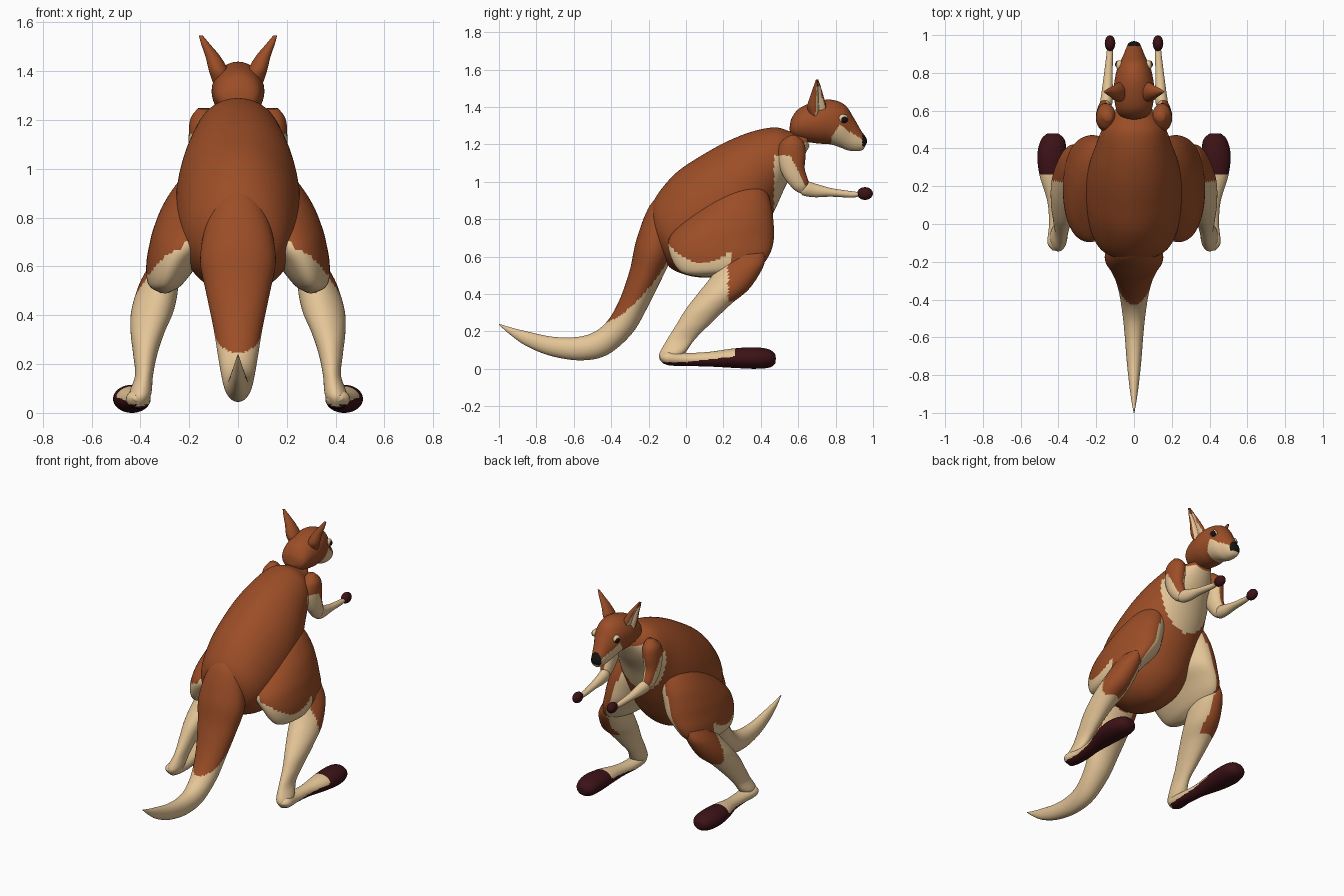
import bpy, bmesh, math
from mathutils import Vector


def material(name, rgb):
    m = bpy.data.materials.new(name)
    m.diffuse_color = (*rgb, 1)
    return m


MATS = [material("russet_fur", (0.33, 0.075, 0.02)),
        material("cream_fur", (0.78, 0.56, 0.31)),
        material("dark_maroon", (0.045, 0.006, 0.008)),
        material("black", (0.008, 0.006, 0.006))]
FUR, CREAM, DARK, BLACK = range(4)


def spline(a, b, c, d, t):
    """Smooth interpolation of ring rows between b and c."""
    return [0.5 * (2 * q + (r - p) * t + (2 * p - 5 * q + 4 * r - s) * t * t
                   + (3 * q - p - 3 * r + s) * t ** 3) for p, q, r, s in zip(a, b, c, d)]


def finish(name, bm, rule, side):
    """Colour faces by a rule, mirror if needed and link the object."""
    bmesh.ops.recalc_face_normals(bm, faces=bm.faces)
    bm.normal_update()
    for f in bm.faces:
        f.smooth = True
        f.material_index = rule(f.calc_center_median(), f.normal)
    if side < 0:
        for v in bm.verts:
            v.co.x *= -1
        bmesh.ops.reverse_faces(bm, faces=bm.faces)
    me = bpy.data.meshes.new(name)
    bm.to_mesh(me)
    bm.free()
    for m in MATS:
        me.materials.append(m)
    ob = bpy.data.objects.new(name, me)
    bpy.context.collection.objects.link(ob)
    return ob


def loft(name, rows, rule, side=1, segs=56, sub=10, dent=0.0):
    """Rows: (y,z) of one edge, (y,z) of the other edge, centre x, half width."""
    pts = [rows[0]] + rows + [rows[-1]]
    path = [spline(*pts[i:i + 4], k / sub) for i in range(len(rows) - 1) for k in range(sub)]
    path.append(rows[-1])
    bm = bmesh.new()
    rings = []
    for ya, za, yb, zb, xc, rx in path:
        c = Vector((xc, (ya + yb) / 2, (za + zb) / 2))
        v = Vector((0, (ya - yb) / 2, (za - zb) / 2))
        u = Vector((max(rx, 0.001), 0, 0))
        ring = []
        for k in range(segs):
            a = 2 * math.pi * k / segs
            r = 1 - dent * max(0, math.cos(a - 0.6)) ** 6
            ring.append(bm.verts.new(c + (u * math.cos(a) + v * math.sin(a)) * r))
        rings.append(ring)
    for r0, r1 in zip(rings, rings[1:]):
        for k in range(segs):
            n = (k + 1) % segs
            bm.faces.new((r0[k], r0[n], r1[n], r1[k]))
    bm.faces.new(rings[0])
    bm.faces.new(rings[-1])
    return finish(name, bm, rule, side)


def ball(name, c, r, colour, side):
    bm = bmesh.new()
    bmesh.ops.create_uvsphere(bm, u_segments=24, v_segments=16, radius=1)
    for v in bm.verts:
        v.co = Vector([c[i] + v.co[i] * r[i] for i in range(3)])
    return finish(name, bm, lambda p, n: colour, side)


# Torso with a pale chest
loft("torso", [
    (-.17, .70, -.13, .60, 0, .05), (-.19, .82, -.07, .53, 0, .16),
    (-.16, .92, .06, .49, 0, .22), (-.05, 1.05, .20, .50, 0, .25),
    (.10, 1.15, .32, .58, 0, .255), (.23, 1.22, .41, .72, 0, .235),
    (.36, 1.27, .48, .86, 0, .20), (.48, 1.29, .54, .99, 0, .165),
    (.57, 1.265, .61, 1.10, 0, .11), (.64, 1.26, .66, 1.19, 0, .06)],
    lambda p, n: CREAM if p.y > .47 and p.z < 1.14 or p.y > .59 and p.z < 1.21 else FUR, segs=80)


# Tail, pale underneath and toward the tip
def tail_rule(p, n):
    d = max(p.y + .42, 0)
    return CREAM if p.z < .25 + .4 * d + 1.9 * d * d and p.y < -.1 else FUR


loft("tail", [
    (-.10, .96, .05, .64, 0, .10), (-.195, .87, -.05, .62, 0, .135),
    (-.265, .69, -.09, .56, 0, .155), (-.30, .53, -.145, .45, 0, .13),
    (-.355, .37, -.21, .32, 0, .10), (-.42, .256, -.29, .187, 0, .08),
    (-.50, .192, -.42, .075, 0, .063), (-.60, .168, -.56, .045, 0, .05),
    (-.72, .172, -.72, .068, 0, .039), (-.84, .197, -.85, .12, 0, .026),
    (-.93, .219, -.935, .178, 0, .014), (-1, .24, -1, .235, 0, .002)], tail_rule)


# Head with pale jaw and black nose
def head_rule(p, n):
    if p.y > .942 and p.z > 1.19:
        return BLACK
    return CREAM if p.y > .775 and p.z < min(1.30 - (p.y - .82) * .6, 1.22 + (p.y - .765) * 1.6) else FUR


loft("head", [
    (.553, 1.28, .557, 1.265, 0, .02), (.565, 1.34, .575, 1.235, 0, .07),
    (.61, 1.395, .61, 1.22, 0, .095), (.70, 1.43, .70, 1.205, 0, .108),
    (.78, 1.438, .77, 1.20, 0, .10), (.85, 1.41, .82, 1.185, 0, .085),
    (.895, 1.345, .865, 1.168, 0, .062), (.935, 1.275, .91, 1.163, 0, .045),
    (.963, 1.235, .945, 1.17, 0, .03), (.968, 1.21, .958, 1.19, 0, .01)], head_rule)


# Colour rules for paired parts
def thigh_rule(p, n):
    low = p.y < .24 and p.z < .565 + 3 * (p.y - .09) ** 2
    return CREAM if low or n.x < -.1 else FUR


def arm_rule(p, n):
    return CREAM if p.z < 1.14 and (p.y < .555 + (1.146 - p.z) * .5 or n.x < -.3) else FUR


def shin_rule(p, n):
    return FUR if p.y > .225 and p.z > .36 and n.x > -.5 else CREAM


def foot_rule(p, n):
    return DARK if p.y > .26 or p.z < .035 + max(p.y, 0) * .12 else CREAM


def ear_rule(p, n):
    a = math.atan2((p.y - .70) / .05, (p.x - .08 - (p.z - 1.40) * .48) / .045)
    return CREAM if abs(a - .6) < .75 and p.z < 1.51 else FUR


for side, tag in ((1, "right_"), (-1, "left_")):
    # Hind leg
    loft(tag + "thigh", [
        (.36, 1.01, .26, 1.0, .13, .04), (.42, .97, .14, .93, .15, .09),
        (.455, .88, .03, .83, .18, .125), (.468, .78, -.06, .74, .207, .138),
        (.47, .70, -.095, .68, .228, .135), (.455, .63, -.085, .61, .265, .11),
        (.42, .57, -.05, .54, .29, .085), (.36, .53, 0, .505, .30, .06),
        (.25, .50, .10, .49, .30, .02)], thigh_rule, side)
    loft(tag + "shin", [
        (.42, .62, .20, .60, .31, .05), (.415, .55, .14, .50, .325, .08),
        (.34, .43, .07, .41, .35, .087), (.24, .345, 0, .32, .37, .07),
        (.14, .25, -.052, .235, .38, .05), (.05, .16, -.105, .15, .385, .037),
        (0, .09, -.145, .07, .40, .045), (-.04, .04, -.12, .025, .405, .03)], shin_rule, side)
    loft(tag + "foot", [
        (-.14, .07, -.14, .05, .41, .02), (-.10, .095, -.10, .02, .41, .048),
        (0, .085, 0, .015, .405, .045), (.12, .09, .12, .012, .415, .044),
        (.25, .108, .25, .005, .43, .068), (.36, .115, .36, 0, .435, .077),
        (.44, .105, .44, .005, .43, .065), (.475, .08, .475, .025, .43, .035),
        (.48, .06, .48, .05, .43, .01)], foot_rule, side)
    # Fore limb
    loft(tag + "upper_arm", [
        (.59, 1.25, .545, 1.245, .14, .025), (.63, 1.21, .50, 1.20, .145, .05),
        (.64, 1.15, .49, 1.12, .15, .052), (.635, 1.07, .52, 1.03, .155, .045),
        (.655, 1.0, .57, .965, .155, .035), (.655, .96, .605, .94, .15, .022)], arm_rule, side)
    loft(tag + "forearm", [
        (.60, .965, .61, .94, .15, .015), (.645, 1.0, .63, .925, .147, .032),
        (.70, .987, .69, .917, .142, .03), (.78, .965, .775, .92, .137, .024),
        (.88, .95, .88, .915, .13, .018), (.92, .945, .92, .92, .128, .016)],
        lambda p, n: CREAM, side)
    ball(tag + "paw", (.127, .957, .937), (.028, .042, .034), DARK, side)
    # Ear with a hollow pale inside
    loft(tag + "ear", [
        (.735, 1.35, .665, 1.35, .065, .04), (.75, 1.40, .648, 1.40, .08, .042),
        (.735, 1.46, .665, 1.46, .104, .032), (.72, 1.51, .682, 1.51, .133, .019),
        (.707, 1.547, .695, 1.547, .153, .008)], ear_rule, side, dent=0.6)
    # Eye
    ball(tag + "eyelid", (.077, .84, 1.337), (.018, .027, .024), CREAM, side)
    ball(tag + "eye", (.081, .845, 1.333), (.019, .02, .019), BLACK, side)
